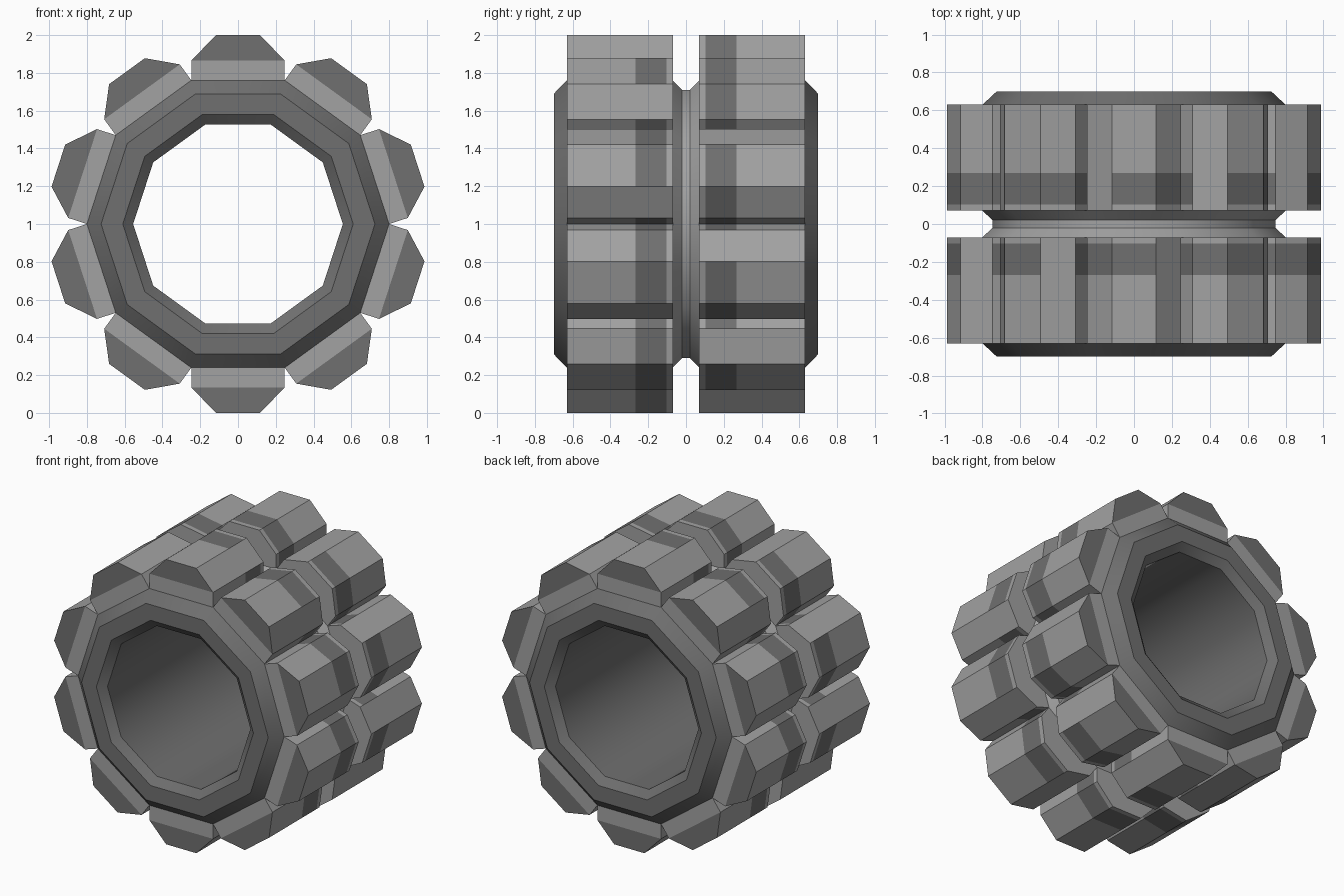
import bpy, bmesh, math
from mathutils import Vector

if "Cube" in bpy.data.objects:
    bpy.data.objects.remove(bpy.data.objects["Cube"])

SIDES = 10
CZ = 1.0  # height of the ring axis


def material(name, v):
    m = bpy.data.materials.new(name)
    m.diffuse_color = (v, v, v, 1)
    m.use_nodes = True
    m.node_tree.nodes["Principled BSDF"].inputs["Base Color"].default_value = m.diffuse_color
    return m


MATS = [material("light_grey", 0.36), material("dark_grey", 0.16)]


def finish(bm, name):
    bmesh.ops.recalc_face_normals(bm, faces=bm.faces[:])
    me = bpy.data.meshes.new(name)
    bm.to_mesh(me)
    bm.free()
    for m in MATS:
        me.materials.append(m)
    ob = bpy.data.objects.new(name, me)
    bpy.context.collection.objects.link(ob)
    bpy.ops.object.select_all(action='DESELECT')
    ob.select_set(True)
    bpy.context.view_layer.objects.active = ob
    bpy.ops.object.shade_smooth_by_angle(angle=math.radians(40))
    return ob


# Ten-sided ring: closed profile (y, corner radius, material of the next band)
half = [(-0.655, 0.555, 1), (-0.70, 0.61, 1), (-0.70, 0.725, 1),
        (-0.63, 0.80, 0), (-0.07, 0.80, 0), (-0.02, 0.747, 0)]
mirrored = [(0.02, 0.747, 0), (0.07, 0.80, 0), (0.63, 0.80, 1),
            (0.70, 0.725, 1), (0.70, 0.61, 1), (0.655, 0.555, 1)]
profile = half + mirrored
bm = bmesh.new()
loops = []
for y, r, _ in profile:
    loops.append([bm.verts.new((r * math.cos(i * math.tau / SIDES), y,
                                CZ + r * math.sin(i * math.tau / SIDES)))
                  for i in range(SIDES)])
for k, (_, _, mat) in enumerate(profile):
    a, b = loops[k], loops[(k + 1) % len(profile)]
    for i in range(SIDES):
        j = (i + 1) % SIDES
        bm.faces.new((a[i], a[j], b[j], b[i])).material_index = mat
finish(bm, "ring_body")

# Tread lugs: cross-section (sideways, distance from axis), cut along y for the stripe
W = 0.80 * math.sin(math.pi / SIDES)
BASE = 0.80 * math.cos(math.pi / SIDES)
section = [(-W, BASE), (-W, 0.865), (-0.117, 1.0), (0.117, 1.0), (W, 0.865), (W, BASE)]
cuts = [0.07, 0.103, 0.268, 0.63]


def lug_row(name, sign, plain_slope):
    bm = bmesh.new()
    for n in range(SIDES):
        a = n * math.tau / SIDES
        out = Vector((math.sin(a), 0, math.cos(a)))
        side = Vector((math.cos(a), 0, -math.sin(a)))
        rows = [[bm.verts.new(out * h + side * s + Vector((0, sign * y, CZ)))
                 for s, h in section] for y in cuts]
        for c in range(3):
            for s in range(5):
                f = bm.faces.new((rows[c][s], rows[c][s + 1],
                                  rows[c + 1][s + 1], rows[c + 1][s]))
                # dark stripe on every side but one slope
                f.material_index = int(c == 1 and s != plain_slope)
        # end walls: light foot, dark upper part on the outer end
        for row, mat in ((rows[0], 0), (rows[-1], 1)):
            bm.faces.new((row[0], row[1], row[4], row[5])).material_index = 0
            bm.faces.new(row[1:5]).material_index = mat
    finish(bm, name)


lug_row("front_tread_lugs", -1, 3)
lug_row("back_tread_lugs", 1, 1)
